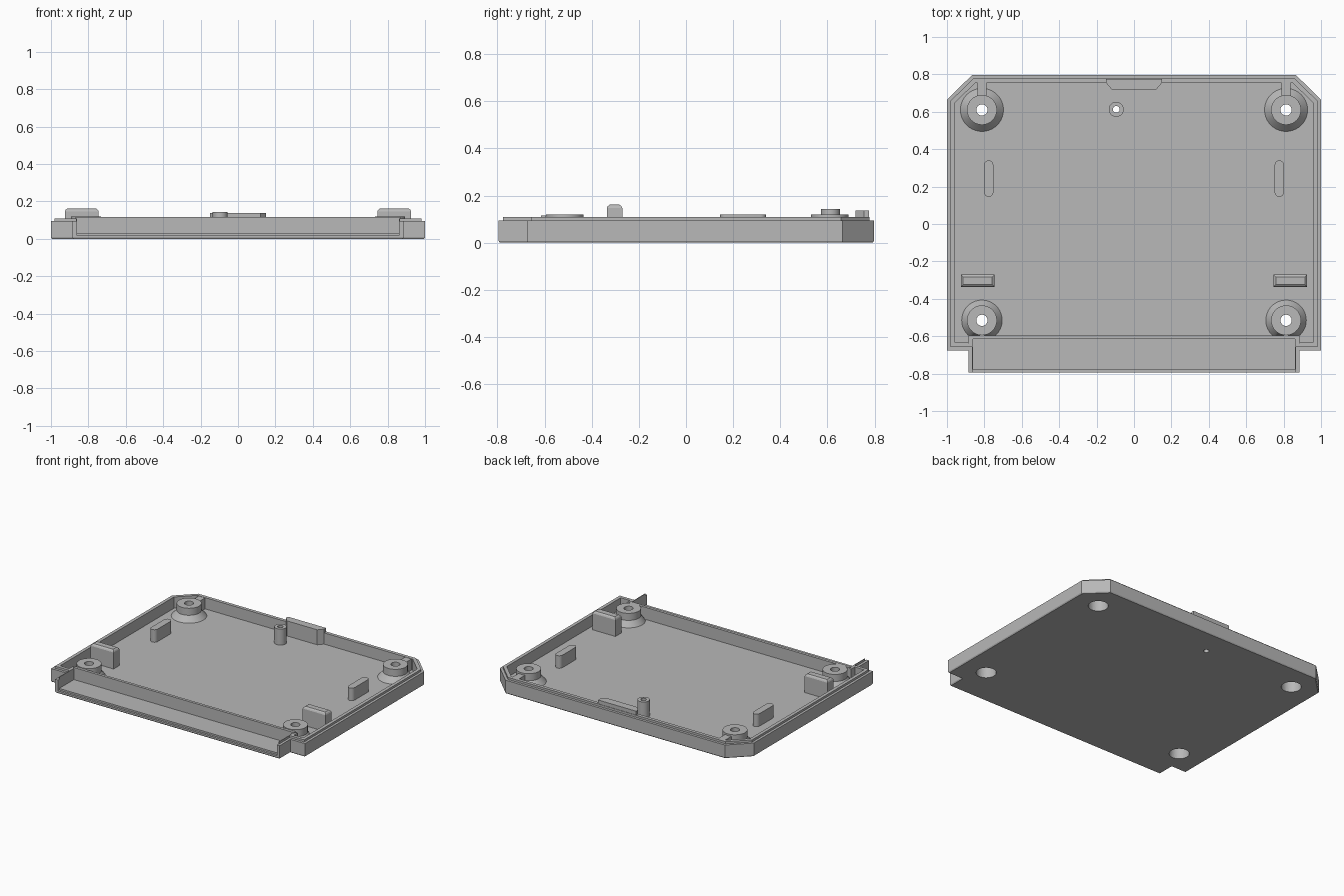
import bpy, bmesh, math

if "Cube" in bpy.data.objects:
    bpy.data.objects.remove(bpy.data.objects["Cube"], do_unlink=True)

grey = bpy.data.materials.new("matte grey plastic")
grey.use_nodes = True
grey.diffuse_color = (0.48, 0.48, 0.48, 1)
grey.node_tree.nodes["Principled BSDF"].inputs["Base Color"].default_value = (0.48, 0.48, 0.48, 1)

FLOOR, RIM, LIP = 0.03, 0.095, 0.11


def finish(name, bm, smooth=False):
    bmesh.ops.recalc_face_normals(bm, faces=bm.faces)
    mesh = bpy.data.meshes.new(name)
    bm.to_mesh(mesh)
    bm.free()
    mesh.materials.append(grey)
    ob = bpy.data.objects.new(name, mesh)
    bpy.context.collection.objects.link(ob)
    if smooth:
        bpy.ops.object.select_all(action='DESELECT')
        ob.select_set(True)
        bpy.context.view_layer.objects.active = ob
        bpy.ops.object.shade_smooth_by_angle(angle=math.radians(30))
    return ob


def loft(name, layers, smooth=False):
    """Stack of (outline, z) layers joined into a closed solid."""
    bm = bmesh.new()
    rings = [[bm.verts.new((x, y, z)) for x, y in pts] for pts, z in layers]
    for a, b in zip(rings, rings[1:]):
        for i in range(len(a)):
            j = (i + 1) % len(a)
            bm.faces.new((a[i], a[j], b[j], b[i]))
    bm.faces.new(rings[0][::-1])
    bm.faces.new(rings[-1])
    return finish(name, bm, smooth)


def rect(x0, x1, y0, y1):
    return [(x0, y0), (x1, y0), (x1, y1), (x0, y1)]


def box(name, x0, x1, y0, y1, z0, z1):
    outline = rect(x0, x1, y0, y1)
    return loft(name, [(outline, z0), (outline, z1)])


def circle(cx, cy, r, n=40):
    return [(cx + r * math.cos(2 * math.pi * i / n), cy + r * math.sin(2 * math.pi * i / n)) for i in range(n)]


def lathe(name, cx, cy, profile, y_min=-1, n=40):
    """Closed (radius, z) profile turned into a hollow ring, clipped at y_min."""
    bm = bmesh.new()
    rings = []
    for r, z in profile:
        rings.append([bm.verts.new((x, max(y, y_min), z)) for x, y in circle(cx, cy, r, n)])
    for k, a in enumerate(rings):
        b = rings[(k + 1) % len(rings)]
        for i in range(n):
            j = (i + 1) % n
            bm.faces.new((a[i], a[j], b[j], b[i]))
    return finish(name, bm, True)


def mirrored(half):
    return half + [(-x, y) for x, y in reversed(half)]


def outline(d):
    """Tray outline inset by d: chamfered at the back, notched at the front."""
    c = d * math.tan(math.pi / 8)
    return mirrored([(0.885 - d, -0.795 + d), (0.885 - d, -0.675 + d), (1 - d, -0.675 + d),
                     (1 - d, 0.665 - c), (0.865 - c, 0.797 - d)])


def cut(ob, cutter):
    mod = ob.modifiers.new("cut", 'BOOLEAN')
    mod.operation = 'DIFFERENCE'
    mod.solver = 'EXACT'
    mod.object = cutter
    bpy.context.view_layer.objects.active = ob
    bpy.ops.object.modifier_apply(modifier=mod.name)
    bpy.data.objects.remove(cutter, do_unlink=True)


# Tray body with a small bottom chamfer and a stepped rim
tray = loft("tray", [(outline(0.005), 0), (outline(0), 0.008), (outline(0), RIM),
                     (outline(0.018), RIM), (outline(0.018), LIP)])

# Main cavity
inner = outline(0.042)
cavity = mirrored([(0.885, -0.595), (0.885, -0.635)] + inner[2:5])
cut(tray, loft("cavity_cutter", [(cavity, FLOOR), (cavity, 0.3)]))

# Open front channel and its lowered edge
cut(tray, box("channel_cutter", -0.862, 0.862, -0.9, -0.615, FLOOR, 0.3))
cut(tray, box("edge_cutter", -0.862, 0.862, -0.9, -0.78, 0.018, 0.2))

# Bosses with a flared foot, screw hole and counterbore from below
for tag, y, foot, limit in (("back", 0.61, 0.116, -1), ("front", -0.515, 0.109, -0.605)):
    for side, s in (("left", 1), ("right", -1)):
        x = s * 0.813
        hole = circle(x, y, 0.065)
        cut(tray, loft("hole_cutter", [(hole, -0.1), (hole, 0.2)]))
        lathe(f"{tag}_{side}_boss", x, y,
              [(0.065, 0.029), (foot, 0.029), (0.08, 0.07), (0.08, 0.12),
               (0.03, 0.12), (0.03, 0.075), (0.065, 0.075)], limit)

# Hollow pin
pin = circle(-0.095, 0.613, 0.018)
cut(tray, loft("pin_cutter", [(pin, -0.1), (pin, 0.2)]))
lathe("pin_post", -0.095, 0.613, [(0.018, 0.029), (0.04, 0.029), (0.04, 0.144), (0.018, 0.144)])

# Raised top of the front partition
box("front_partition_lip", -0.87, 0.87, -0.615, -0.595, 0.1, 0.116)

# Rear snap tab with tapered ends
tab = [(0.15, 0.776), (-0.15, 0.776), (-0.15, 0.755), (-0.12, 0.72), (0.12, 0.72), (0.15, 0.755)]
loft("rear_tab", [(tab, 0.028), (tab, 0.137)])

for side, s in (("left", 1), ("right", -1)):
    # Support block with rounded top edges
    steps = [(0, 0.028), (0, 0.147), (0.004, 0.155), (0.013, 0.162)]
    xa, xb = sorted((s * 0.745, s * 0.926))
    loft(f"{side}_support_block",
         [(rect(xa + d, xb - d, -0.336 + d, -0.27 - d), z) for d, z in steps])

    # Upright rib with round ends
    cx, r = s * 0.777, 0.025
    arc = [math.pi * i / 10 for i in range(11)]
    slot = [(cx + r * math.cos(a), 0.315 + r * math.sin(a)) for a in arc]
    slot += [(cx - r * math.cos(a), 0.17 - r * math.sin(a)) for a in arc]
    loft(f"{side}_rib", [(slot, 0.028), (slot, 0.119)], True)

    # Webs joining bosses to walls
    wx = s * 0.813
    box(f"{side}_back_web", wx - 0.025, wx + 0.025, 0.685, 0.765, 0.028, 0.108)
    box(f"{side}_front_web", wx - 0.011, wx + 0.011, -0.605, -0.59, 0.028, 0.108)
